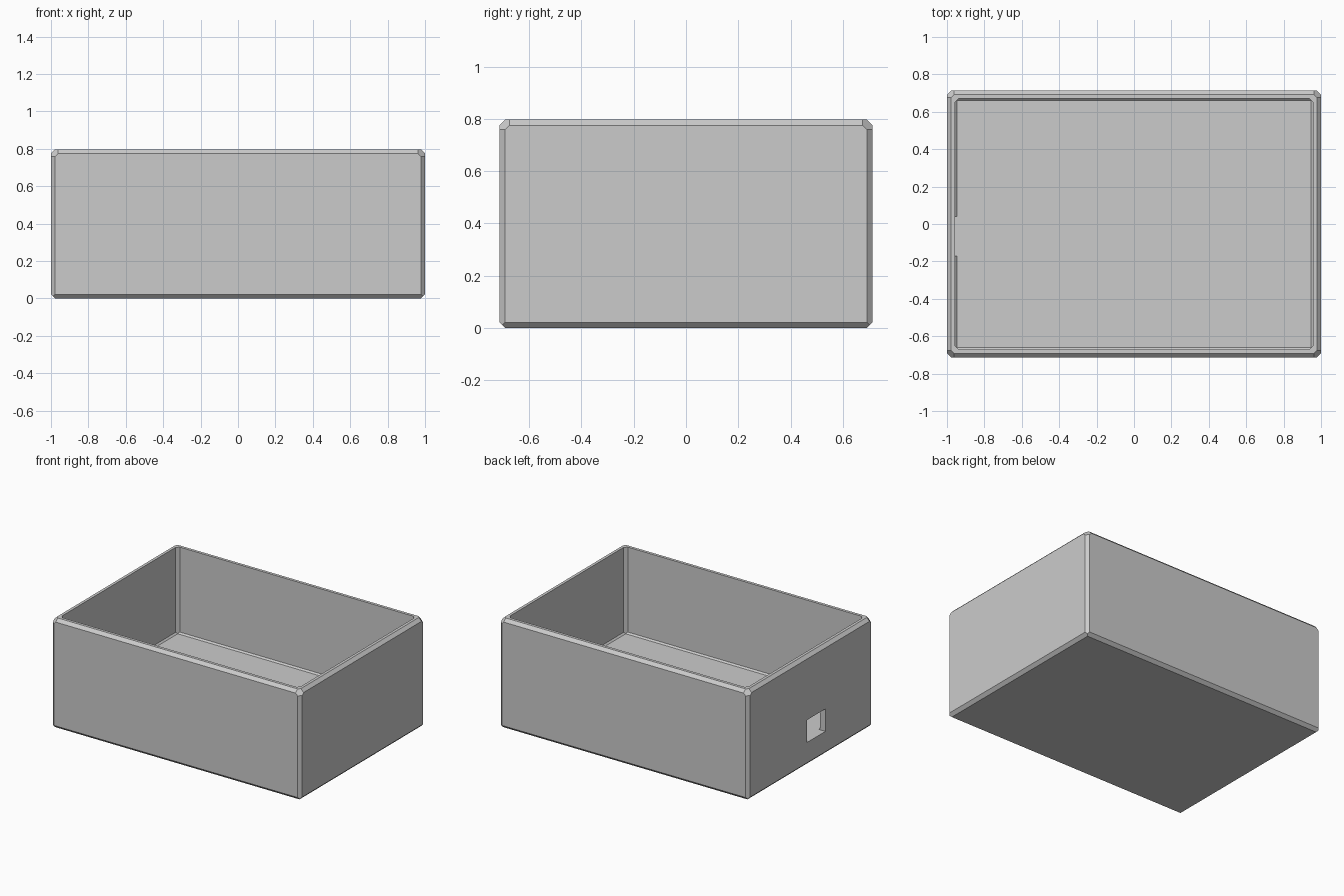
import bpy
import bmesh
from itertools import product
from mathutils import Vector

if "Cube" in bpy.data.objects:
    bpy.data.objects.remove(bpy.data.objects["Cube"])

HALF_X, HALF_Y, HEIGHT = 1.0, 0.714, 0.797
CHAMFER = 0.022
WALL = 0.043
FLOOR = 0.17


def slice_off(bm, point, normal):
    """Cut away everything beyond a plane and cap the opening."""
    bmesh.ops.bisect_plane(bm, geom=bm.verts[:] + bm.edges[:] + bm.faces[:],
                           dist=1e-6, plane_co=point, plane_no=normal,
                           clear_outer=True)
    rim = [e for e in bm.edges if e.is_boundary]
    if rim:
        bmesh.ops.holes_fill(bm, edges=rim, sides=0)


def chamfered_block(name, low, high, upright=0, bottom=0, top=0, corner=0):
    """Box between two corners, with flat cuts along its edges."""
    low, high = Vector(low), Vector(high)
    centre, half = (low + high) / 2, (high - low) / 2
    bm = bmesh.new()
    bmesh.ops.create_cube(bm, size=2)
    for v in bm.verts:
        v.co = centre + v.co * half

    def cut(signs, depth):
        if depth:
            normal = Vector(signs)
            tip = centre + normal * half
            slice_off(bm, tip - normal * depth / normal.length_squared,
                      normal.normalized())

    for a, b in product((-1, 1), repeat=2):
        cut((a, b, 0), upright)
    for s in (-1, 1):
        for z, depth in ((-1, bottom), (1, top)):
            cut((s, 0, z), depth)
            cut((0, s, z), depth)
    for a, b in product((-1, 1), repeat=2):
        cut((a, b, 1), corner)

    bmesh.ops.recalc_face_normals(bm, faces=bm.faces[:])
    mesh = bpy.data.meshes.new(name)
    bm.to_mesh(mesh)
    bm.free()
    obj = bpy.data.objects.new(name, mesh)
    bpy.context.collection.objects.link(obj)
    return obj


def subtract(body, cutter):
    cutter.hide_render = True
    mod = body.modifiers.new(cutter.name, 'BOOLEAN')
    mod.operation = 'DIFFERENCE'
    mod.solver = 'EXACT'
    mod.object = cutter
    bpy.context.view_layer.objects.active = body
    bpy.ops.object.modifier_apply(modifier=mod.name)
    bpy.data.objects.remove(cutter)


# Plain grey plastic
grey = bpy.data.materials.new("light_grey")
grey.use_nodes = True
colour = (0.6, 0.6, 0.6, 1)
grey.diffuse_color = colour
grey.node_tree.nodes["Principled BSDF"].inputs["Base Color"].default_value = colour

# Outer shell with faceted upper corners
box = chamfered_block("open_box", (-HALF_X, -HALF_Y, 0), (HALF_X, HALF_Y, HEIGHT),
                      CHAMFER, CHAMFER, CHAMFER, corner=0.06)
box.data.materials.append(grey)

# Cavity, chamfered at its corners and around the floor
in_x, in_y = HALF_X - WALL, HALF_Y - WALL
cavity = chamfered_block("cavity", (-in_x, -in_y, FLOOR), (in_x, in_y, 1),
                         upright=0.02, bottom=0.011)
subtract(box, cavity)

# Cable opening through one end wall, level with the floor
port = chamfered_block("cable_opening", (-1.1, -0.17, FLOOR), (-0.9, 0.04, 0.333))
subtract(box, port)
